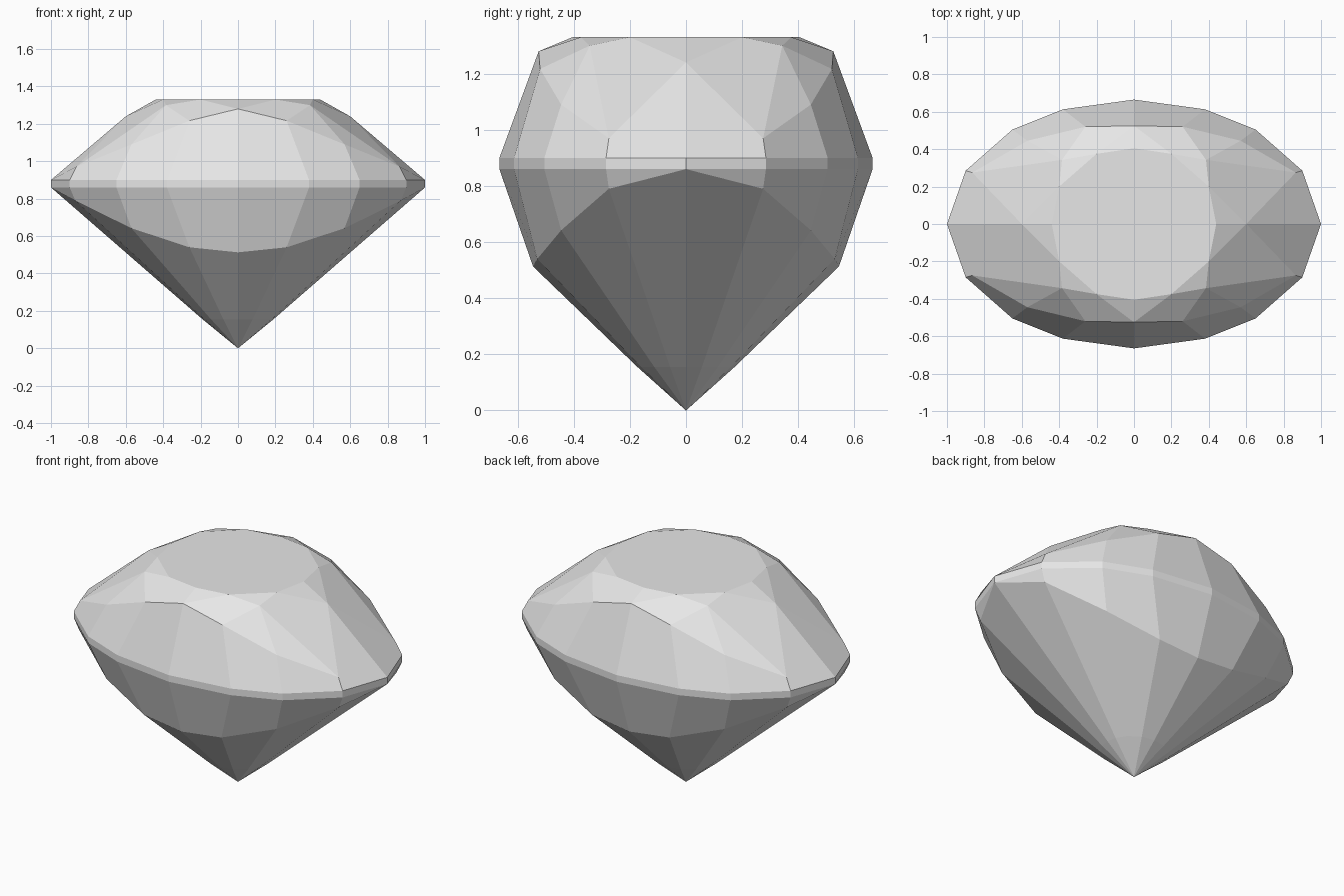
import bpy, bmesh
from mathutils import Vector

cube = bpy.data.objects.get("Cube")
if cube:
    bpy.data.objects.remove(cube, do_unlink=True)

grey = bpy.data.materials.new("pale_grey")
grey.use_nodes = True
grey.diffuse_color = (0.8, 0.8, 0.8, 1)
grey.node_tree.nodes["Principled BSDF"].inputs["Base Color"].default_value = (0.8, 0.8, 0.8, 1)

CORE = Vector((0, 0, 0.8))


def build(name, facets):
    """One quarter of the facets, mirrored over both middle planes."""
    bm = bmesh.new()
    for pts in facets:
        f = bm.faces.new([bm.verts.new(p) for p in pts])
        f.normal_update()
        if f.normal.dot(f.calc_center_median() - CORE) < 0:
            f.normal_flip()
    bmesh.ops.remove_doubles(bm, verts=bm.verts[:], dist=0.0005)
    mesh = bpy.data.meshes.new(name)
    bm.to_mesh(mesh)
    bm.free()
    mesh.materials.append(grey)
    ob = bpy.data.objects.new(name, mesh)
    bpy.context.collection.objects.link(ob)
    mod = ob.modifiers.new("quarter_mirror", "MIRROR")
    mod.use_axis = (True, True, False)
    return ob


def band(a, b):
    """Quads between two rows of points."""
    return [(a[i], a[i + 1], b[i + 1], b[i]) for i in range(len(a) - 1)]


# Outline of the girdle, from the middle of the front to the side tip
outline = [(0, -.665), (.38, -.613), (.65, -.505), (.9, -.285), (1, 0)]
rim_top = [(x, y, .9) for x, y in outline]
rim_low = [(x, y, .86) for x, y in outline]

# Table corners and crown points
TOP = 1.33
t0, t1, t2, t3 = [(0, -.405, TOP), (.2, -.375, TOP), (.4, -.2, TOP), (.44, 0, TOP)]
front, side, corner = (0, -.525, 1.28), (.6, 0, 1.24), (.385, -.343, 1.3)
c1, c2, c3 = (.26, -.52, 1.217), (.57, -.445, 1.09), (.865, -.275, .97)

build("table", [((0, 0, TOP), t0, t1, t2, t3)])
build("crown", [
    (t0, t1, front), (t1, t2, corner), (t2, t3, side),      # star facets
    (front, t1, corner, c1), (corner, t2, side, c3),        # kite facets
    (corner, c1, c2), (corner, c2, c3),                     # corner facets
] + band([front, c1, c2, c3, side], rim_top))               # facets above the girdle
build("girdle", band(rim_top, rim_low))

# Pavilion: facets below the girdle, then long facets that bend in to the point
low = [(0, -.545, .513), (.26, -.53, .54), (.57, -.445, .642), (.87, -.275, .79), rim_low[-1]]
bend = [(x * .163 / z, y * .163 / z, .155) for x, y, z in low]
point = (0, 0, 0)
skirt = band(rim_low[:4], low[:4]) + [(rim_low[3], rim_low[4], low[3])]
culet = [(bend[i], bend[i + 1], point) for i in range(4)]
build("pavilion", skirt + band(low, bend) + culet)
